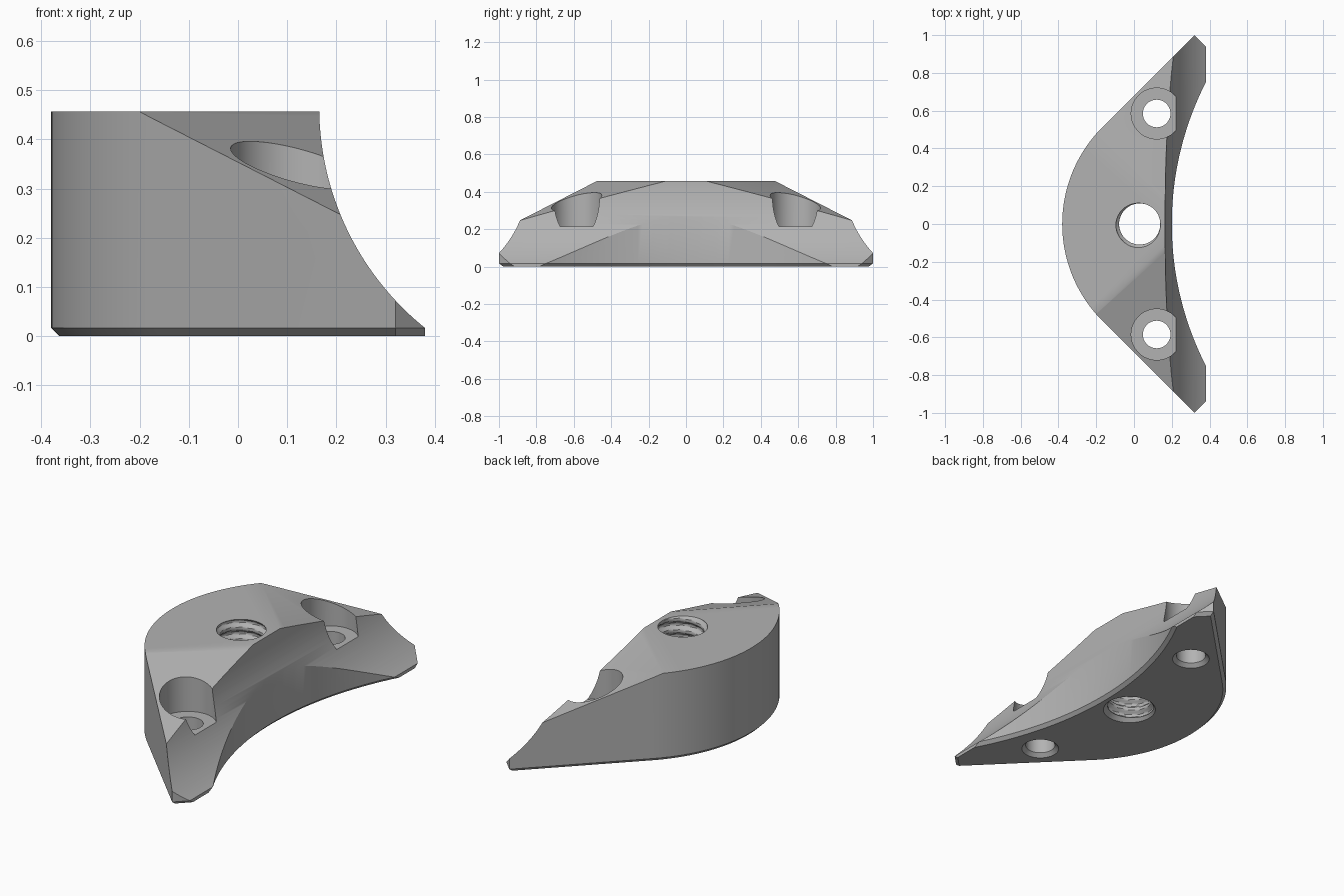
import bpy, bmesh
from math import sin, cos, asin, sqrt, pi, radians
from mathutils import Matrix, Vector

if "Cube" in bpy.data.objects:
    bpy.data.objects.remove(bpy.data.objects["Cube"])

HEIGHT, BEVEL, END_X = 0.457, 0.017, 0.38
OUTER_R, INNER_R = 0.724, 1.65
OUTER_CX, INNER_CX = OUTER_R - END_X, 0.2 + INNER_R

grey = bpy.data.materials.new("plain grey")
grey.use_nodes = True
grey.diffuse_color = (0.45, 0.45, 0.45, 1)
grey.node_tree.nodes["Principled BSDF"].inputs["Base Color"].default_value = grey.diffuse_color


def make_object(name, bm):
    bmesh.ops.recalc_face_normals(bm, faces=bm.faces)
    mesh = bpy.data.meshes.new(name)
    bm.to_mesh(mesh)
    bm.free()
    mesh.materials.append(grey)
    obj = bpy.data.objects.new(name, mesh)
    bpy.context.collection.objects.link(obj)
    return obj


def loft(bm, rings):
    """Skin a stack of equal closed rings and cap both ends."""
    rows = [[bm.verts.new(p) for p in ring] for ring in rings]
    n = len(rows[0])
    for low, high in zip(rows, rows[1:]):
        for i in range(n):
            j = (i + 1) % n
            bm.faces.new((low[i], low[j], high[j], high[i]))
    bm.faces.new(rows[0][::-1])
    bm.faces.new(rows[-1])


def outline(d, z):
    """Crescent plan, inset by d everywhere but on the end faces."""
    r, big = OUTER_R - d, INNER_R + d
    half = []
    for i in range(25):
        a = pi - pi / 4 * i / 24
        half.append((OUTER_CX + r * cos(a), r * sin(a)))
    line = r * sqrt(2) - OUTER_CX          # straight flank: y = x + line
    corner = 1.32 - d * sqrt(2)            # cut tip: x + y = corner
    half.append(((corner - line) / 2, (corner + line) / 2))
    half.append((END_X, corner - END_X))
    end = asin(sqrt(big ** 2 - (INNER_CX - END_X) ** 2) / big)
    for i in range(25):
        a = end * (1 - i / 24)
        half.append((INNER_CX - big * cos(a), big * sin(a)))
    mirrored = [(x, -y) for x, y in half[-2:0:-1]]
    return [(x, y, z) for x, y in half + mirrored]


# Crescent body with a bevelled foot and two sloping shoulders
bm = bmesh.new()
loft(bm, [outline(BEVEL, 0), outline(0, BEVEL), outline(0, HEIGHT)])
SLOPE = 0.2556
for side in (1, -1):
    cut = bmesh.ops.bisect_plane(
        bm, geom=bm.verts[:] + bm.edges[:] + bm.faces[:],
        plane_co=(0.275, 0, HEIGHT), plane_no=Vector((SLOPE, side * SLOPE, 1)),
        clear_outer=True)
    bmesh.ops.holes_fill(bm, edges=[e for e in bm.edges if e.is_boundary], sides=0)
body = make_object("clamp_body", bm)


def turned(name, x, y, profile, n=64):
    """Round cutter from (radius, height) pairs."""
    bm = bmesh.new()
    loft(bm, [[(x + r * cos(2 * pi * i / n), y + r * sin(2 * pi * i / n), z)
               for i in range(n)] for r, z in profile])
    return make_object(name, bm)


# Concave hollow running along the inner side
bm = bmesh.new()
bmesh.ops.create_cone(bm, cap_ends=True, segments=192, radius1=0.577, radius2=0.577, depth=3,
                      matrix=Matrix.Translation((0.742, 0, 0.466)) @ Matrix.Rotation(pi / 2, 4, "X"))
cutters = [make_object("hollow_cutter", bm)]

# Stepped screw holes, countersunk below
for name, y in (("left", 0.585), ("right", -0.585)):
    cutters.append(turned(name + "_screw_hole_cutter", 0.12, y,
                          [(0.112, -0.02), (0.073, 0.019), (0.073, 0.215),
                           (0.135, 0.215), (0.135, 0.6)]))

# Threaded centre hole: a helical rod
PITCH, STEPS, SIDES = 0.06, 12, 48


def thread_radius(turn):
    wave = abs((turn % 1) * 2 - 1)
    return 0.109 + 0.018 * min(1, max(0, wave * 1.9 - 0.5))


rings = []
for k in range(-STEPS, 10 * STEPS):
    z = PITCH * k / STEPS
    rings.append([])
    for i in range(SIDES):
        a = 2 * pi * i / SIDES
        r = thread_radius(k / STEPS - i / SIDES)
        rings[-1].append((0.03 + r * cos(a), r * sin(a), z))
bm = bmesh.new()
loft(bm, rings)
cutters.append(make_object("thread_cutter", bm))
cutters.append(turned("thread_countersink_cutter", 0.03, 0, [(0.15, -0.02), (0.1, 0.03)]))

# Cut everything out of the body
bpy.context.view_layer.objects.active = body
for cutter in cutters:
    cutter.hide_render = True
    mod = body.modifiers.new(cutter.name, "BOOLEAN")
    mod.operation, mod.solver, mod.object = "DIFFERENCE", "EXACT", cutter
    bpy.ops.object.modifier_apply(modifier=mod.name)
    bpy.data.objects.remove(cutter)

bpy.ops.object.select_all(action="DESELECT")
body.select_set(True)
bpy.ops.object.shade_smooth_by_angle(angle=radians(25))
